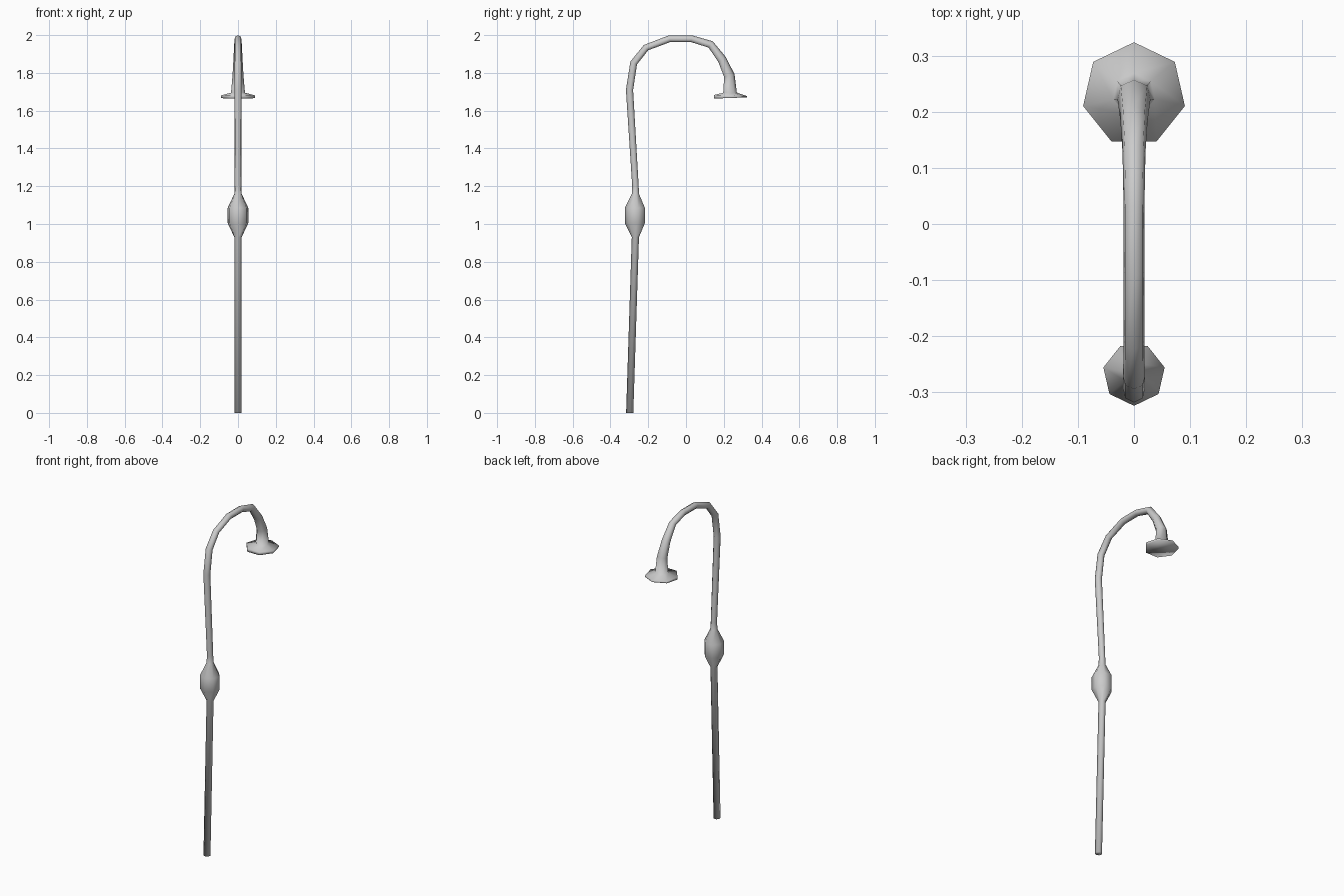
import bpy, bmesh, math
from mathutils import Vector

if "Cube" in bpy.data.objects:
    bpy.data.objects.remove(bpy.data.objects["Cube"])

SIDES = 7

# (y, z, radius, tilt in degrees of the travel direction: 90 = up, 0 = +y, -90 = down)
STATIONS = [
    # straight pole
    (-0.297, 0.000, 0.020, 90), (-0.267, 0.930, 0.020, 90),
    # bulb
    (-0.268, 1.005, 0.056, 90), (-0.268, 1.085, 0.056, 90),
    (-0.267, 1.160, 0.020, 90),
    # hooked neck
    (-0.267, 1.205, 0.018, 92), (-0.298, 1.710, 0.020, 88),
    (-0.276, 1.852, 0.020, 66), (-0.211, 1.933, 0.019, 40),
    (-0.087, 1.980, 0.019, 12), (0.029, 1.980, 0.019, -8),
    (0.130, 1.950, 0.021, -34), (0.190, 1.870, 0.025, -58),
    (0.228, 1.785, 0.030, -75), (0.231, 1.695, 0.038, -89),
    # flared disc
    (0.231, 1.680, 0.093, -92), (0.231, 1.667, 0.093, -88),
]


def loft(name, stations):
    """Skin seven-sided rings, one corner always on the outside of the bend."""
    bm = bmesh.new()
    rings = []
    for y, z, r, deg in stations:
        a = math.radians(deg)
        outward = Vector((0, -math.sin(a), math.cos(a)))
        side = Vector((1, 0, 0))
        ring = []
        for i in range(SIDES):
            t = 2 * math.pi * i / SIDES
            ring.append(bm.verts.new(
                Vector((0, y, z)) + r * (math.cos(t) * outward + math.sin(t) * side)))
        rings.append(ring)
    for lo, hi in zip(rings, rings[1:]):
        for i in range(SIDES):
            j = (i + 1) % SIDES
            bm.faces.new((lo[i], lo[j], hi[j], hi[i]))
    bm.faces.new(rings[0])
    bm.faces.new(rings[-1])
    bmesh.ops.recalc_face_normals(bm, faces=bm.faces)
    for f in bm.faces:
        f.smooth = True
    # stand exactly on the ground
    for v in rings[0]:
        v.co.z = 0.0
    mesh = bpy.data.meshes.new(name)
    bm.to_mesh(mesh)
    bm.free()
    obj = bpy.data.objects.new(name, mesh)
    bpy.context.collection.objects.link(obj)
    return obj


loft("hooked_pole", STATIONS)
